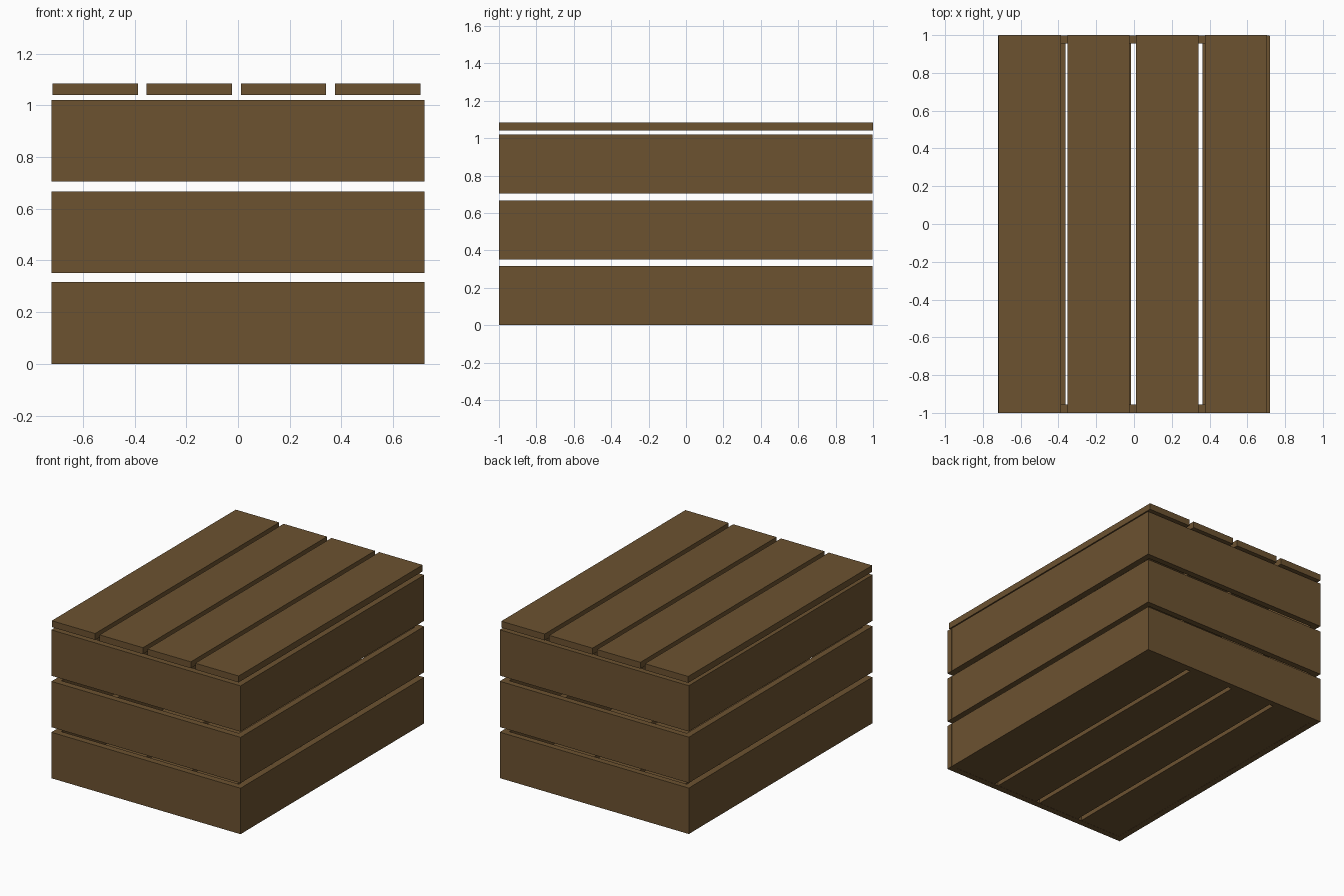
import bpy

if "Cube" in bpy.data.objects:
    bpy.data.objects.remove(bpy.data.objects["Cube"])

wood = bpy.data.materials.new("brown_wood")
wood.diffuse_color = (0.15, 0.085, 0.03, 1)
wood.use_nodes = True
wood.node_tree.nodes["Principled BSDF"].inputs["Base Color"].default_value = wood.diffuse_color


def plank(name, x, y, z):
    """Box board given its (min, max) extent on each axis."""
    spans = (x, y, z)
    bpy.ops.mesh.primitive_cube_add(size=1, location=[(a + b) / 2 for a, b in spans])
    ob = bpy.context.object
    ob.name = name
    ob.scale = [b - a for a, b in spans]
    bpy.ops.object.transform_apply(location=False, rotation=False, scale=True)
    ob.data.materials.append(wood)


W, L, T = 0.72, 1.0, 0.044   # half width, half length, board thickness

# Three rows of wall boards, each wall overlapping the next at the corner
for i, row in enumerate([(0, 0.316), (0.351, 0.666), (0.705, 1.02)]):
    plank(f"front_board_{i}", (-W, W), (-L, -L + T), row)
    plank(f"back_board_{i}", (-W, W - 0.003), (L - T, L - 0.003), row)
    plank(f"right_board_{i}", (W - T, W - 0.001), (-L + T, L - 0.005), row)
    plank(f"left_board_{i}", (-W + 0.001, -W + T), (-L + 0.005, L - T), row)

# Lid boards lie above the walls, floor boards fit between them
for i in range(4):
    x = -0.717 + i * 0.364
    plank(f"lid_board_{i}", (x, x + 0.33), (-L, L), (1.04, 1.084))
    x = -0.678 + i * 0.347
    plank(f"floor_board_{i}", (x, x + 0.316), (-L + T, L - T), (0.001, T))
